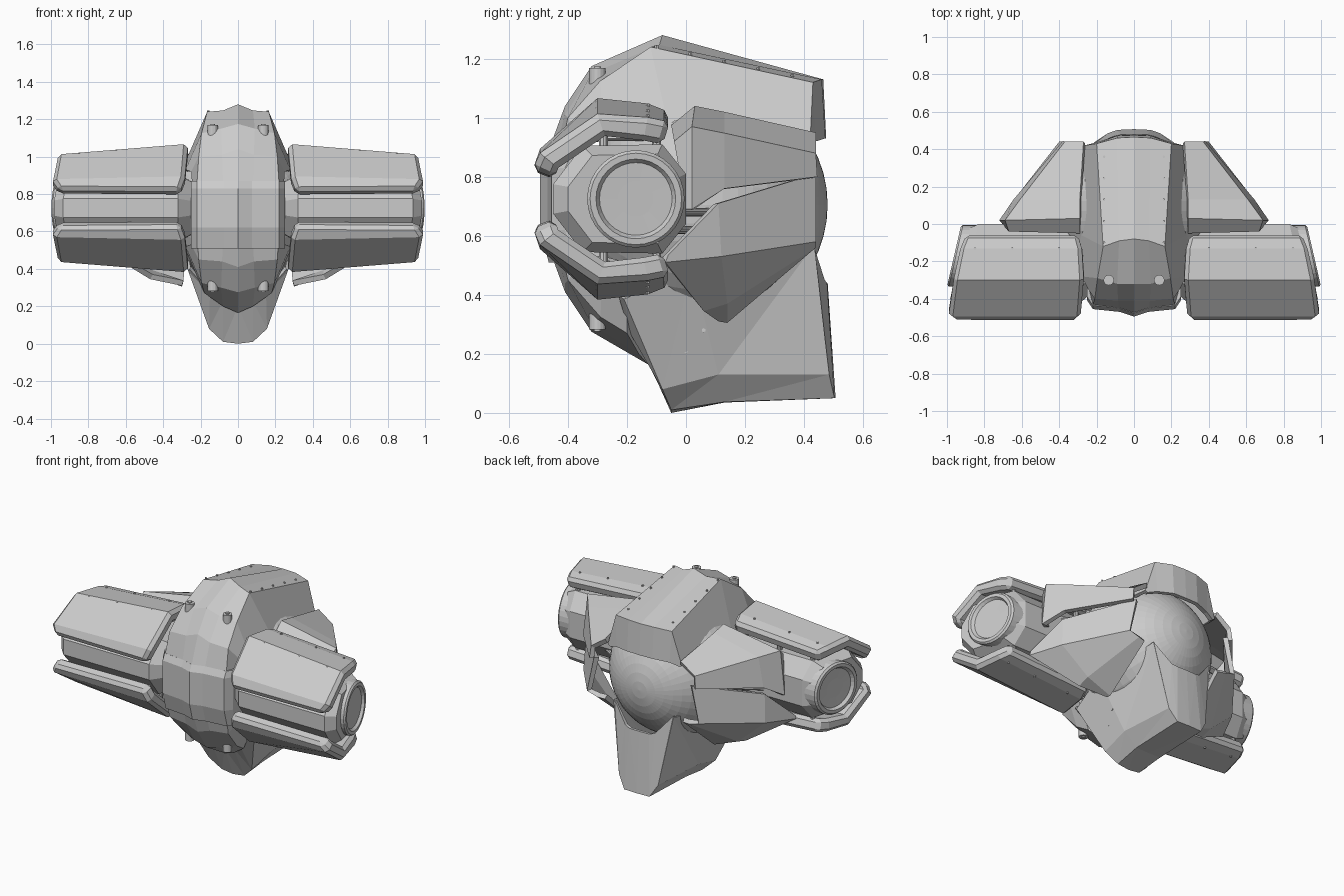
import bpy, bmesh, math
from mathutils import Vector

if "Cube" in bpy.data.objects:
    bpy.data.objects.remove(bpy.data.objects["Cube"])

ZC = 0.725  # height of the horizontal symmetry plane


def finish(name, bm, thick=0, bevel=0, mx=True, mz=False, ref=None):
    """Shift to the symmetry plane, orient outward, add modifiers."""
    bmesh.ops.recalc_face_normals(bm, faces=bm.faces)
    if ref:
        r = Vector(ref)
        if sum(f.normal.dot(f.calc_center_median() - r) * f.calc_area() for f in bm.faces) < 0:
            bmesh.ops.reverse_faces(bm, faces=bm.faces)
    bmesh.ops.translate(bm, verts=bm.verts, vec=(0, 0, -ZC))
    me = bpy.data.meshes.new(name)
    bm.to_mesh(me)
    bm.free()
    ob = bpy.data.objects.new(name, me)
    ob.location.z = ZC
    bpy.context.collection.objects.link(ob)
    if mx or mz:
        m = ob.modifiers.new("mirror", 'MIRROR')
        m.use_axis = (mx, False, mz)
    if thick:
        s = ob.modifiers.new("thickness", 'SOLIDIFY')
        s.thickness, s.offset, s.use_even_offset = thick, -1, False
    if bevel:
        b = ob.modifiers.new("bevel", 'BEVEL')
        b.width, b.segments, b.limit_method, b.angle_limit = bevel, 1, 'ANGLE', math.radians(50)
    return ob


def loft(name, rows, closed=False, tri=False, **kw):
    """Skin a list of equal-length point rows."""
    bm = bmesh.new()
    vs = [[bm.verts.new(p) for p in row] for row in rows]
    n = len(rows[0])
    for a, b in zip(vs, vs[1:]):
        for i in range(n if closed else n - 1):
            j = (i + 1) % n
            if tri:
                bm.faces.new((a[i], a[j], b[j]))
                bm.faces.new((a[i], b[j], b[i]))
            else:
                bm.faces.new((a[i], a[j], b[j], b[i]))
    if closed:
        bm.faces.new(vs[0])
        bm.faces.new(vs[-1])
    return finish(name, bm, **kw)


def rod(name, a, b, r, seg=10, **kw):
    a, b = Vector(a), Vector(b)
    q = Vector((0, 0, 1)).rotation_difference(b - a)
    rows = [[p + q @ Vector((r * math.cos(2 * math.pi * i / seg), r * math.sin(2 * math.pi * i / seg), 0))
             for i in range(seg)] for p in (a, b)]
    return loft(name, rows, closed=True, **kw)


CORE = (0, 0.0, 0.72)

# Spherical core, pole facing backwards
bpy.ops.mesh.primitive_uv_sphere_add(segments=40, ring_count=24, radius=0.41,
                                     location=(0, 0.07, 0.705), rotation=(math.pi / 2, 0, 0))
bpy.context.object.name = "core_sphere"

# Brow section, shared by the upper and lower shell
peak = [(0, -.08, 1.28), (.08, -.09, 1.247), (.165, -.12, 1.24), (.3, -.05, .93)]
brow = [[(0, -.32, 1.175), (.09, -.32, 1.15), (.195, -.29, 1.125), (.28, -.28, .93)],
        [(0, -.41, 1.04), (.085, -.41, 1.01), (.21, -.40, 1.0), (.25, -.34, .92)],
        [(0, -.48, .85), (.08, -.455, .85), (.22, -.435, .85), (.245, -.34, .85)]]
rear = [[(0, .475, .93), (.09, .472, .93), (.19, .44, .92), (.25, .42, .90)],
        [(0, .465, 1.13), (.09, .46, 1.13), (.2, .43, 1.12), (.265, .42, .91)]]
tip = [(0, -.13, .165), (.08, -.16, .20), (.18, -.20, .27), (.28, -.20, .50)]
loft("upper_shell", rear + [peak] + brow, thick=.025, ref=CORE)
flip = lambda p: (p[0], p[1], 2 * ZC - p[2])
loft("lower_brow", [tip] + [[flip(p) for p in row] for row in brow], thick=.025, ref=CORE)

# Front mask plate
mask = lambda z, s: [(0, -.495 + s, z), (.075, -.47 + s, z), (.22, -.455 + s, z),
                     (.25, -.41 + s, z), (.25, -.28, z)]
loft("front_mask", [mask(.87, .02), mask(.83, 0), mask(.62, 0), mask(.51, .03)], thick=.03, ref=CORE)

# Lower keel, with a diagonal fold on each flank
loft("keel", [
    [(0, -.14, .20), (.08, -.16, .23), (.15, -.19, .27), (.26, -.23, .40)],
    [(0, -.05, 0), (.08, -.05, .01), (.155, -.08, .08), (.265, -.21, .385)],
    [(0, .13, .035), (.09, .13, .037), (.165, .11, .13), (.29, .02, .49)],
    [(0, .507, .05), (.09, .503, .05), (.14, .485, .13), (.215, .435, .57)],
    [(0, .48, .44), (.07, .478, .44), (.105, .47, .45), (.21, .43, .575)]],
     tri=True, thick=.02, ref=(0, .1, .35))

# Side pods: tapered octagonal housing with a canted, recessed round end
CY = -.17
cant = lambda x, y: x - .23 * (y - CY)
octo = [(-.45, .675), (-.45, .775), (-.35, .905), (-.08, .91), (0, .81), (0, .64), (-.08, .54), (-.35, .545)]


def sect(x, s, canted=True):
    pts = [(CY + (y - CY) * s, ZC + (z - ZC) * s) for y, z in octo]
    return [(cant(x, y) if canted else x, y, z) for y, z in pts]


loft("pod_housing", [sect(.24, .75, False), sect(.32, 1, False), sect(.87, 1), sect(.93, .82)], closed=True)
ring = [(.88, .165), (.952, .165), (.962, .155), (.962, .135), (.945, .123), (.944, .06)]
ang = [2 * math.pi * i / 32 for i in range(32)]
loft("pod_end_ring", [[(cant(x, CY + r * math.cos(a)), CY + r * math.cos(a), ZC + r * math.sin(a))
                       for a in ang] for x, r in ring], closed=True)

# Armour plates above and below each pod: (x in, x out, y, z in, z out)
plate = [(.30, .90, -.055, 1.02, .985), (.28, .93, -.13, 1.05, 1.0), (.27, .965, -.30, 1.068, 1.012),
         (.285, .99, -.495, .895, .88), (.31, .955, -.52, .82, .825)]
loft("pod_armour", [[(a, y, z), (b, y, w)] for a, b, y, z, w in plate],
     thick=.08, bevel=.02, mz=True, ref=(.6, -.1, .72))

# Rear wings
loft("upper_wing", [
    [(.29, -.05, .975), (.67, -.04, .92), (.69, 0, .69)],
    [(.29, .03, 1.04), (.69, .02, .97), (.72, .02, .69)],
    [(.29, .13, 1.02), (.61, .13, .948), (.645, .13, .76)],
    [(.27, .44, .95), (.37, .44, .88), (.38, .445, .80)]], thick=.03, ref=(.2, .1, .75))
loft("lower_wing", [
    [(.3, .11, .31), (.47, .06, .345), (.74, -.07, .51), (.74, -.06, .535)],
    [(.3, .14, .305), (.47, .14, .37), (.65, .12, .53), (.64, .11, .71)],
    [(.28, .43, .555), (.33, .44, .56), (.40, .44, .58), (.35, .44, .81)]], thick=.03, ref=(.2, .1, .75))

# Sensor studs on the brows (mirrored to all four corners)
rod("brow_stud", (.135, -.3, 1.06), (.135, -.3, 1.168), .028, 16, mz=True)
rod("brow_stud_pin", (.135, -.3, 1.1), (.135, -.3, 1.174), .012, 12, mz=True)

# Struts between pods, plates and wings
for x in (.36, .6, .84):
    for y in (-.1, -.28):
        rod("plate_strut", (x, y, .85), (x, y, .98), .016, mz=True)
for z in (.62, .68, .80):
    rod("wing_strut", (.3, .14, z), (.62, -.05, z), .014)

# Rivets
for i in range(5):
    p = Vector((.16, -.1 + .115 * i, 1.238 - .025 * i))
    rod("shell_rivet", p - Vector((0, 0, .02)), p + Vector((0, 0, .008)), .007, 6)
for x in (.4, .65, .85):
    for y, z in ((-.13, 1.05), (-.30, 1.057)):
        h = z - .08 * (x - .27)
        rod("plate_rivet", (x, y, h - .02), (x, y, h + .008), .007, 6, mz=True)
for y, z, x in ((0, .21, .195), (.06, .28, .22)):
    rod("keel_rivet", (x - .03, y, z), (x, y, z), .007, 6)
